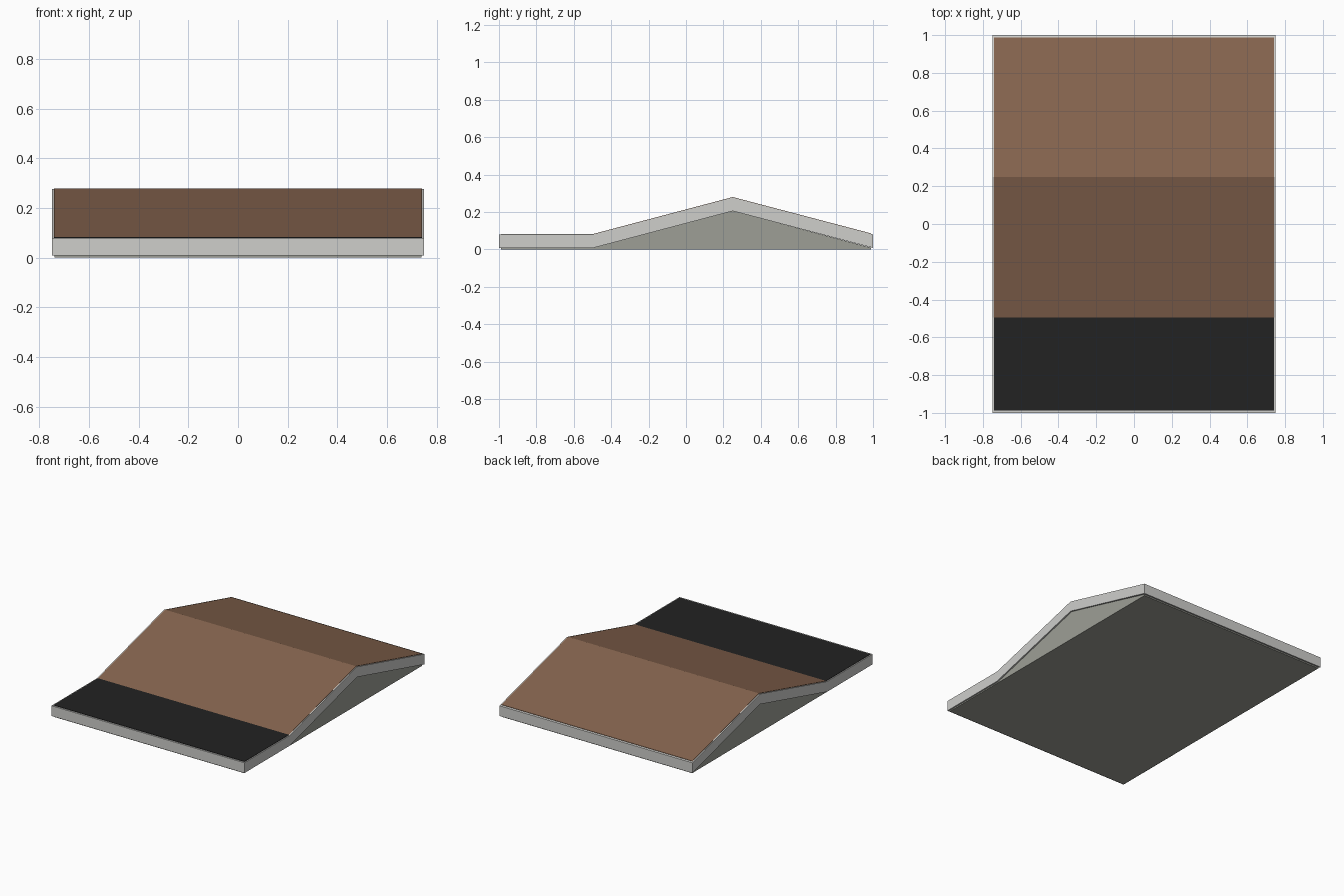
import bpy

# Remove the default cube
cube = bpy.data.objects.get("Cube")
if cube:
    bpy.data.objects.remove(cube, do_unlink=True)


def material(name, rgb):
    m = bpy.data.materials.new(name)
    m.use_nodes = True
    m.diffuse_color = (*rgb, 1)
    m.node_tree.nodes["Principled BSDF"].inputs["Base Color"].default_value = (*rgb, 1)
    return m


def extrude_profile(name, profile, half_width, mat):
    """Closed y-z profile swept symmetrically across x."""
    n = len(profile)
    verts = [(x, y, z) for x in (-half_width, half_width) for y, z in profile]
    faces = [tuple(reversed(range(n))), tuple(range(n, 2 * n))]
    faces += [(i, (i + 1) % n, n + (i + 1) % n, n + i) for i in range(n)]
    mesh = bpy.data.meshes.new(name)
    mesh.from_pydata(verts, [], faces)
    mesh.materials.append(mat)
    obj = bpy.data.objects.new(name, mesh)
    bpy.context.collection.objects.link(obj)
    return obj


def layer(name, line, low, high, half_width, mat):
    """Band that follows a y-z line between two height offsets."""
    bottom = [(y, z + low) for y, z in line]
    top = [(y, z + high) for y, z in reversed(line)]
    return extrude_profile(name, bottom + top, half_width, mat)


trim = material("pale grey trim", (0.62, 0.62, 0.60))
filler = material("warm grey filler", (0.34, 0.345, 0.305))
brown = material("brown", (0.235, 0.127, 0.076))
black = material("black", (0.016, 0.016, 0.016))

# Underside line: flat apron, rise to the ridge, fall to the back
front, crease, ridge, back = (-1, 0.008), (-0.495, 0.008), (0.25, 0.205), (1, 0.008)
rise = 0.067 / 0.25 * 0.99
inset = 0.012
front_in = (front[0] + inset, front[1])
back_in = (back[0] - inset, back[1] + inset * rise)

# Pale slab
layer("ramp_slab", [front, crease, ridge, back], 0, 0.072, 0.75, trim)

# Filler under the slab, with a thin flat base plate
extrude_profile("ramp_filler", [(-0.988, 0), (0.988, 0), (0.988, 0.009), (0.25, 0.206),
                                (-0.495, 0.009), (-0.988, 0.009)], 0.74, filler)

# Coloured surface panels, leaving a thin pale border
layer("front_apron_panel", [front_in, crease], 0.07, 0.0745, 0.742, black)
layer("slope_panels", [crease, ridge, back_in], 0.07, 0.0745, 0.742, brown)
